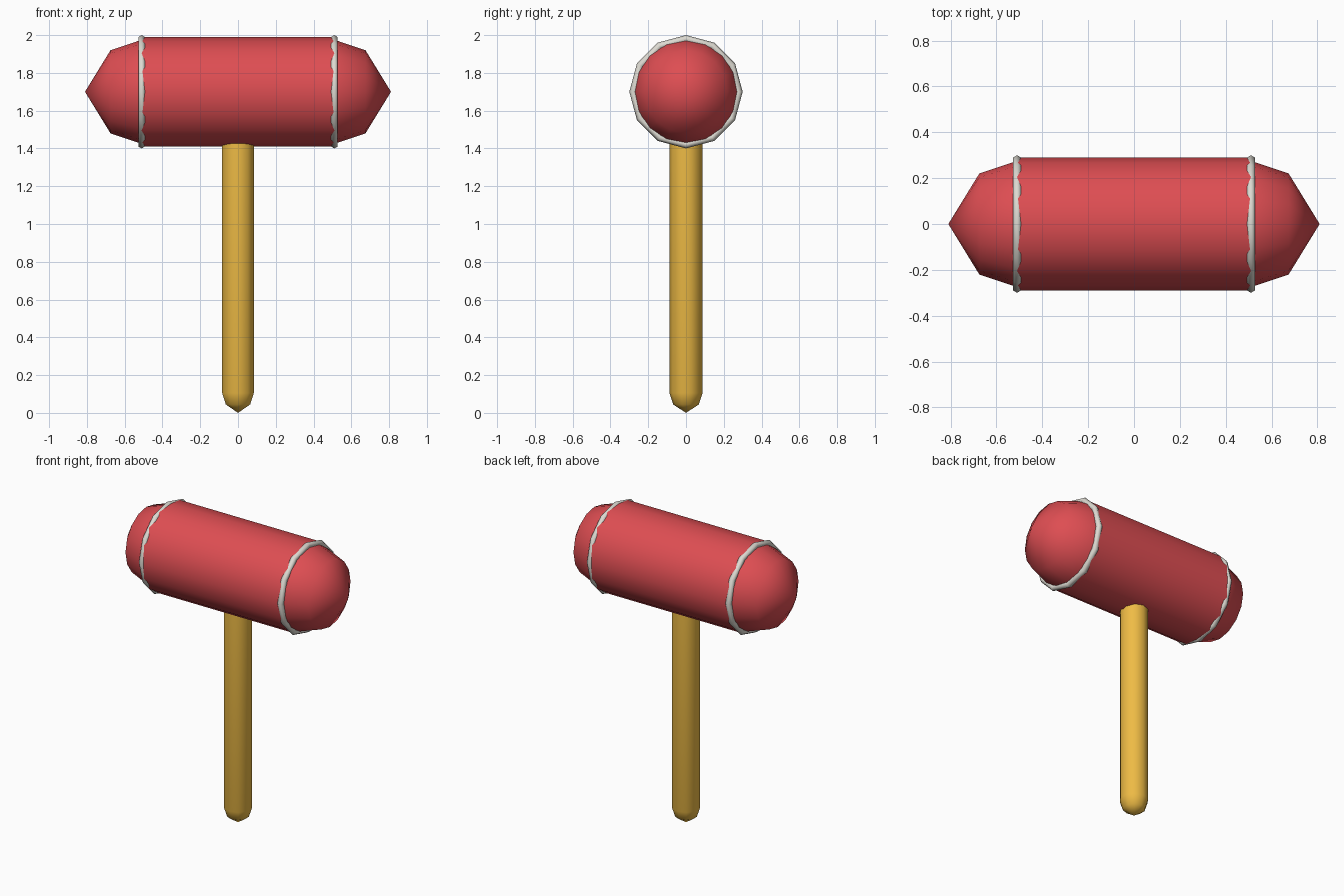
import bpy, bmesh
from math import pi, cos, sin

if "Cube" in bpy.data.objects:
    bpy.data.objects.remove(bpy.data.objects["Cube"])

HEAD_Z = 1.70


def material(name, rgb):
    m = bpy.data.materials.new(name)
    m.diffuse_color = (*rgb, 1)
    m.use_nodes = True
    m.node_tree.nodes["Principled BSDF"].inputs["Base Color"].default_value = m.diffuse_color
    return m


RED = material("red", (0.73, 0.075, 0.085))
GOLD = material("gold", (0.86, 0.50, 0.06))
PALE = material("pale", (0.72, 0.70, 0.64))


def lathe(name, profile, sides, mat, axis="z", angle=60, origin=(0, 0, 0)):
    """Revolve (distance along axis, radius) points; radius 0 makes a pole."""
    bm = bmesh.new()
    rings = []
    for d, r in profile:
        ring = []
        for i in range(1 if r == 0 else sides):
            a = pi / 2 + 2 * pi * i / sides
            u, v = r * cos(a), r * sin(a)
            co = (u, v, d) if axis == "z" else (d, u, v)
            ring.append(bm.verts.new(co))
        rings.append(ring)
    for a, b in zip(rings, rings[1:]):
        for i in range(sides):
            j = (i + 1) % sides
            quad = [a[i % len(a)], a[j % len(a)], b[j % len(b)], b[i % len(b)]]
            bm.faces.new(list(dict.fromkeys(quad)))
    for ring in (rings[0], rings[-1]):
        if len(ring) > 1:
            bm.faces.new(ring)
    bmesh.ops.recalc_face_normals(bm, faces=bm.faces)
    me = bpy.data.meshes.new(name)
    bm.to_mesh(me)
    bm.free()
    ob = bpy.data.objects.new(name, me)
    bpy.context.collection.objects.link(ob)
    ob.location = origin
    finish(ob, name, mat, angle)


def finish(ob, name, mat, angle):
    ob.name = name
    ob.data.materials.append(mat)
    bpy.ops.object.select_all(action="DESELECT")
    ob.select_set(True)
    bpy.context.view_layer.objects.active = ob
    bpy.ops.object.shade_smooth_by_angle(angle=angle * pi / 180)


# Handle with rounded lower end
lathe("handle", [(0, 0), (0.045, 0.068), (0.105, 0.088), (1.50, 0.088)],
      10, GOLD)

# Barrel of the mallet head
lathe("head_barrel", [(-0.51, 0.29), (0.51, 0.29)], 16, RED, "x",
      origin=(0, 0, HEAD_Z))

# Domed ends and trim rings on both sides
for side, s in (("left", -1), ("right", 1)):
    lathe(f"head_cap_{side}",
          [(s * 0.50, 0.275), (s * 0.52, 0.272), (s * 0.675, 0.22), (s * 0.81, 0)],
          16, RED, "x", origin=(0, 0, HEAD_Z))
    bpy.ops.mesh.primitive_torus_add(
        major_radius=0.28, minor_radius=0.02, major_segments=12,
        minor_segments=6, location=(s * 0.51, 0, HEAD_Z),
        rotation=(0, pi / 2, 0))
    finish(bpy.context.object, f"trim_ring_{side}", PALE, 70)
